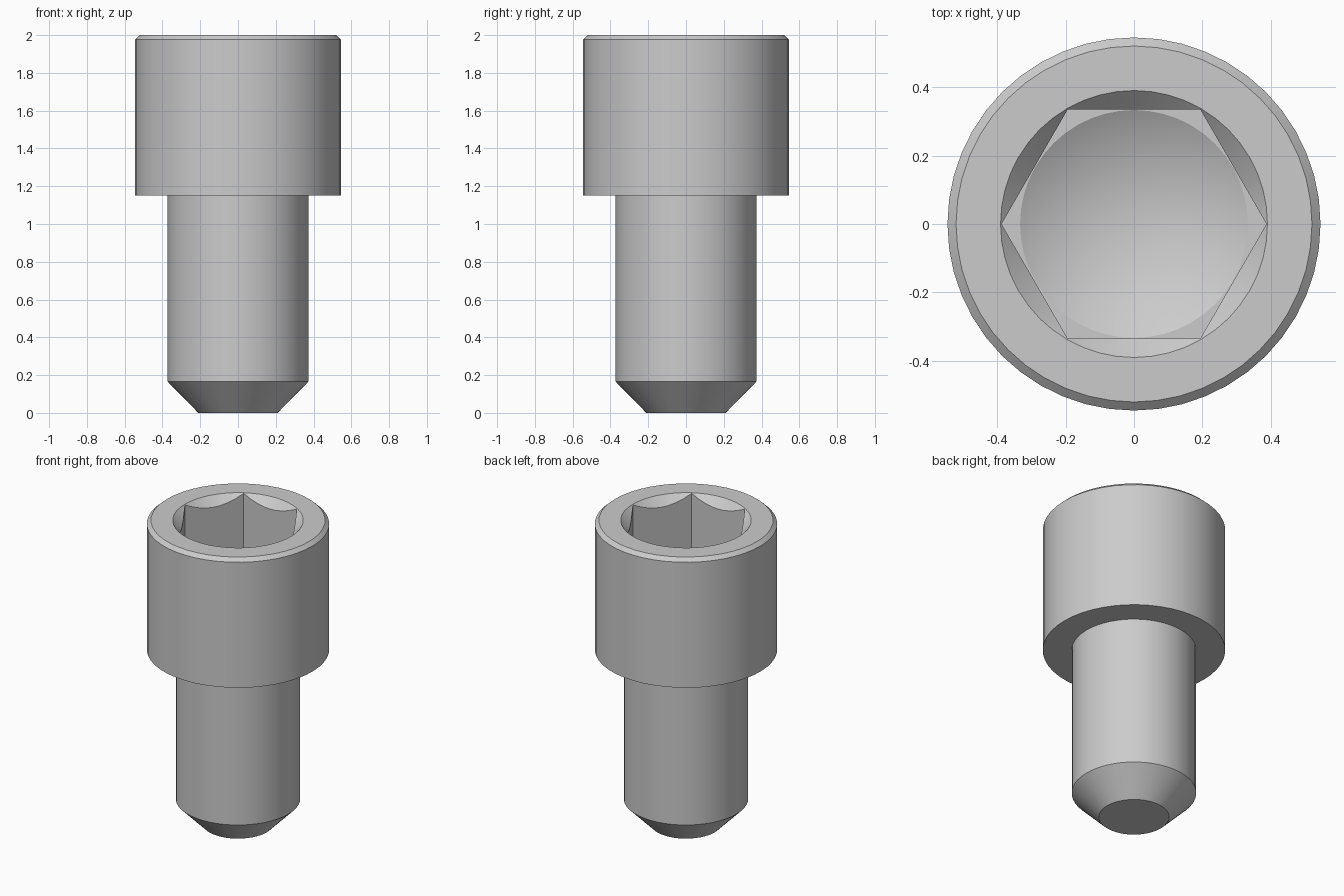
import bpy
import bmesh
from math import pi, radians, cos, sin

if "Cube" in bpy.data.objects:
    bpy.data.objects.remove(bpy.data.objects["Cube"], do_unlink=True)

steel = bpy.data.materials.new("steel_grey")
steel.use_nodes = True
steel.diffuse_color = (0.6, 0.6, 0.6, 1)
steel.node_tree.nodes["Principled BSDF"].inputs["Base Color"].default_value = (0.6, 0.6, 0.6, 1)


def lathe(name, profile, sides):
    """Turn (radius, height) points, listed bottom to top, into a closed solid."""
    bm = bmesh.new()
    rings = []
    for r, z in profile:
        if r == 0:
            rings.append([bm.verts.new((0, 0, z))] * sides)
        else:
            angles = [2 * pi * i / sides for i in range(sides)]
            rings.append([bm.verts.new((r * cos(a), r * sin(a), z)) for a in angles])
    for low, high in zip(rings, rings[1:]):
        for i in range(sides):
            j = (i + 1) % sides
            corners = dict.fromkeys((low[i], low[j], high[j], high[i]))
            bm.faces.new(list(corners))
    for ring, (r, z) in ((rings[0], profile[0]), (rings[-1], profile[-1])):
        if r > 0:
            bm.faces.new(ring)
    bmesh.ops.recalc_face_normals(bm, faces=bm.faces)
    mesh = bpy.data.meshes.new(name)
    bm.to_mesh(mesh)
    bm.free()
    mesh.materials.append(steel)
    obj = bpy.data.objects.new(name, mesh)
    bpy.context.collection.objects.link(obj)
    return obj


def cut(target, cutter):
    mod = target.modifiers.new("cut", "BOOLEAN")
    mod.operation = "DIFFERENCE"
    mod.solver = "EXACT"
    mod.object = cutter
    bpy.context.view_layer.objects.active = target
    bpy.ops.object.modifier_apply(modifier=mod.name)
    bpy.data.objects.remove(cutter, do_unlink=True)


# Chamfered shaft and cylindrical head as one turned solid
screw = lathe("screw_body", [
    (0.21, 0), (0.372, 0.165), (0.372, 1.15),
    (0.545, 1.15), (0.545, 1.977), (0.52, 2),
], 48)

# Hexagonal socket, its drilled conical floor, and its countersunk mouth
socket_floor = 1.57
cut(screw, lathe("hex_cutter", [(0.387, socket_floor), (0.387, 2.1)], 6))
cut(screw, lathe("drill_cutter", [
    (0, socket_floor - 0.19), (0.333, socket_floor), (0.333, socket_floor + 0.1),
], 48))
cut(screw, lathe("mouth_cutter", [(0, 1.61), (0.44, 2.05)], 48))

# Smooth turned surfaces with crisp edges
bpy.ops.object.select_all(action="DESELECT")
screw.select_set(True)
bpy.context.view_layer.objects.active = screw
bpy.ops.object.shade_smooth_by_angle(angle=radians(25))
